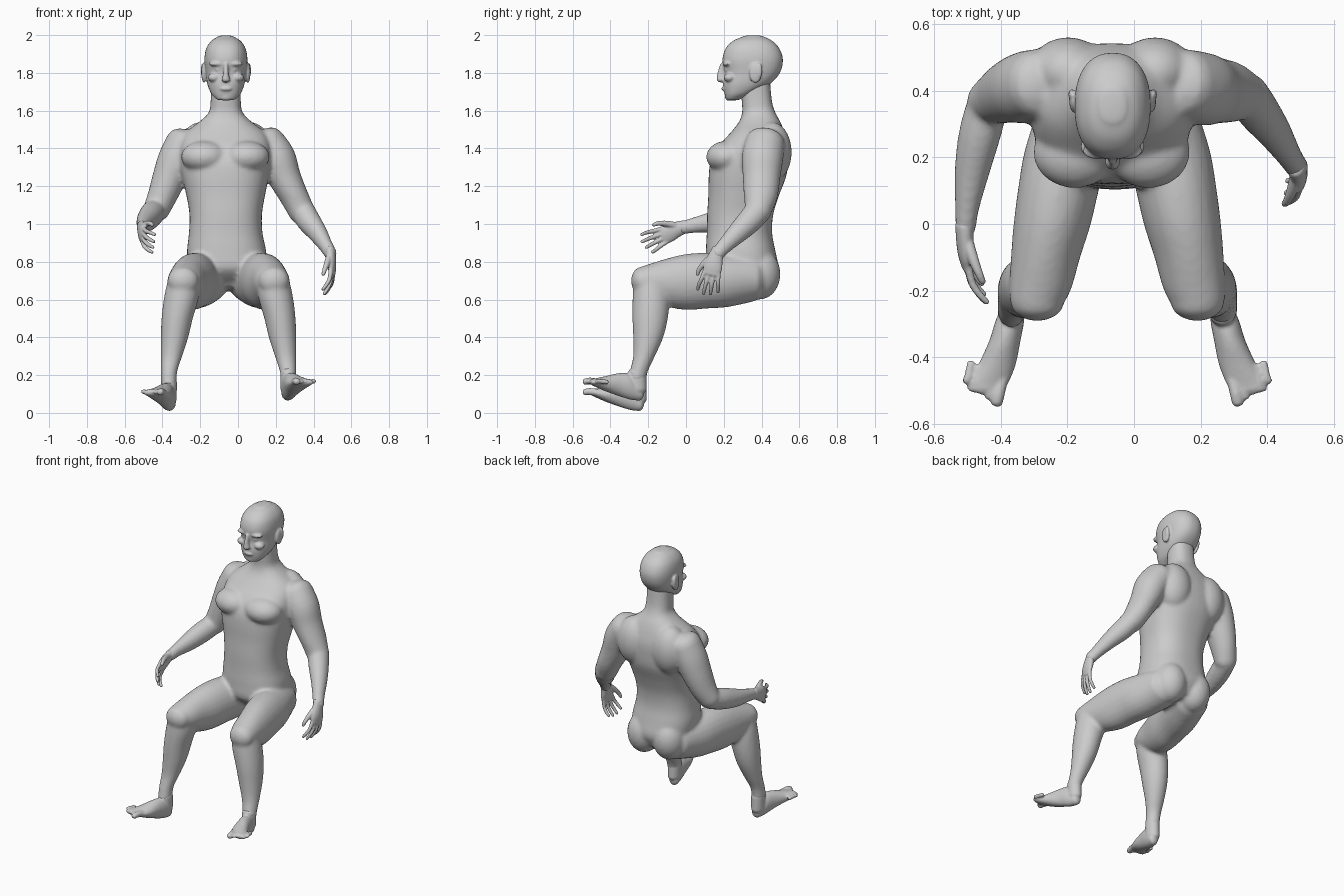
import bpy, bmesh, math
from mathutils import Vector, Matrix

X, Y, Z = Vector((1, 0, 0)), Vector((0, 1, 0)), Vector((0, 0, 1))


def spline(secs, steps=4):
    """Catmull-Rom interpolation of (x, y, z, half width, half depth) sections."""
    s = [secs[0]] + list(secs) + [secs[-1]]
    out = []
    for i in range(1, len(s) - 2):
        for k in range(steps):
            t = k / steps
            out.append([0.5 * (2 * b + (c - a) * t + (2 * a - 5 * b + 4 * c - d) * t * t
                               + (3 * b - a - 3 * c + d) * t ** 3)
                        for a, b, c, d in zip(*s[i - 1:i + 3])])
    return out + [list(secs[-1])]


def loft(bm, secs, axis=None, side=X, power=2.0, cap=0.7, n=24):
    """Closed tube with rounded ends; axis fixes the ring plane, otherwise it follows the path."""
    pts = spline(secs)
    pos = [Vector(p[:3]) for p in pts]
    rings = []

    def ring(c, t, a, b):
        u = (side - t * side.dot(t)).normalized()
        v = t.cross(u)
        row = []
        for k in range(n):
            co, si = math.cos(2 * math.pi * k / n), math.sin(2 * math.pi * k / n)
            row.append(bm.verts.new(c + u * a * math.copysign(abs(co) ** (2 / power), co)
                                    + v * b * math.copysign(abs(si) ** (2 / power), si)))
        rings.append(row)

    last = len(pts) - 1
    for i, p in enumerate(pts):
        t = Vector(axis) if axis else (pos[min(i + 1, last)] - pos[max(i - 1, 0)]).normalized()
        a, b = p[3], p[4]
        depth = min(a, b) * cap
        angles = [math.radians(g) for g in (80, 55, 28)]
        if i == 0:
            for g in angles:
                ring(pos[i] - t * depth * math.sin(g), t, a * math.cos(g), b * math.cos(g))
        ring(pos[i], t, a, b)
        if i == last:
            for g in reversed(angles):
                ring(pos[i] + t * depth * math.sin(g), t, a * math.cos(g), b * math.cos(g))
    for r, q in zip(rings, rings[1:]):
        for k in range(n):
            bm.faces.new((r[k], r[(k + 1) % n], q[(k + 1) % n], q[k]))
    bm.faces.new(rings[0])
    bm.faces.new(rings[-1])


def blob(bm, c, r):
    bmesh.ops.create_uvsphere(bm, u_segments=24, v_segments=14, radius=1,
                              matrix=Matrix.Translation(c) @ Matrix.Diagonal((*r, 1)))


def finish(bm, name, voxel, smooth):
    """Fuse the overlapping volumes of a part into one smooth skin."""
    bmesh.ops.recalc_face_normals(bm, faces=bm.faces)
    me = bpy.data.meshes.new(name)
    bm.to_mesh(me)
    bm.free()
    ob = bpy.data.objects.new(name, me)
    bpy.context.collection.objects.link(ob)
    m = ob.modifiers.new("fuse", 'REMESH')
    m.mode, m.voxel_size, m.use_smooth_shade = 'VOXEL', voxel, True
    m = ob.modifiers.new("soften", 'SMOOTH')
    m.factor, m.iterations = 0.5, smooth


# torso and neck
body = bmesh.new()
loft(body, [(-.055, .32, .69, .15, .14), (-.055, .30, .76, .20, .19), (-.06, .29, .85, .21, .185),
            (-.065, .283, .95, .195, .173), (-.065, .287, 1.05, .192, .175),
            (-.065, .305, 1.15, .208, .187), (-.067, .325, 1.25, .23, .205),
            (-.067, .335, 1.33, .24, .205), (-.067, .355, 1.41, .24, .185),
            (-.067, .378, 1.48, .215, .145), (-.067, .39, 1.54, .14, .11),
            (-.065, .385, 1.59, .09, .088), (-.065, .375, 1.65, .08, .08),
            (-.065, .365, 1.76, .078, .08)], axis=Z, power=2.4, cap=.3, n=40)
for s in (-1, 1):
    blob(body, (-.067 + s * .11, .215, 1.355), (.125, .108, .085))    # chest
    blob(body, (-.067 + s * .13, .455, 1.38), (.12, .105, .16))       # shoulder blade
    blob(body, (-.055 + s * .095, .39, .735), (.105, .11, .135))      # buttock

# arms
loft(body, [(.15, .42, 1.435, .095, .105), (.205, .405, 1.35, .10, .11), (.245, .40, 1.25, .088, .10),
            (.295, .395, 1.15, .076, .09), (.34, .38, 1.06, .07, .068)])
loft(body, [(.335, .39, 1.08, .066, .07), (.375, .335, 1.015, .063, .066),
            (.42, .275, .955, .052, .056), (.465, .205, .885, .038, .042), (.492, .165, .84, .034, .038)])
loft(body, [(-.285, .42, 1.435, .095, .105), (-.325, .41, 1.34, .10, .108), (-.365, .40, 1.24, .09, .098),
            (-.40, .385, 1.15, .078, .085), (-.435, .365, 1.07, .07, .066)])
loft(body, [(-.435, .37, 1.075, .062, .064), (-.462, .27, 1.045, .063, .068),
            (-.485, .16, 1.015, .053, .058), (-.50, .05, .995, .037, .042), (-.505, -.02, .98, .03, .036)])

# legs, mirrored about the pelvis, and feet
MID = -.05
for s, name, lift in ((-1, "left_foot", 0), (1, "right_foot", .055)):
    def put(secs, dz=0):
        return [(MID + s * p[0], p[1], p[2] + dz, p[3], p[4]) for p in secs]
    loft(body, put([(.115, .34, .71, .125, .125), (.15, .22, .70, .128, .14), (.175, .11, .70, .122, .148),
                    (.195, 0, .693, .116, .148), (.215, -.1, .69, .104, .128),
                    (.23, -.19, .695, .094, .095), (.24, -.235, .70, .082, .075)]),
         axis=-Y, cap=.75)
    loft(body, put([(.238, -.19, .70, .085, .085), (.25, -.185, .61, .092, .098),
                    (.272, -.19, .5, .083, .094), (.286, -.2, .4, .073, .08),
                    (.302, -.222, .3, .057, .058), (.315, -.25, .22, .044, .048),
                    (.317, -.262, .15 + lift / 2, .042, .05)]), axis=-Z, cap=.4)
    foot = bmesh.new()
    loft(foot, put([(.312, -.245, .052, .033, .042), (.322, -.29, .082, .043, .068),
                    (.337, -.35, .094, .047, .062), (.36, -.42, .099, .056, .042),
                    (.385, -.475, .105, .06, .024), (.395, -.495, .108, .056, .018)], lift), axis=-Y)
    loft(foot, put([(.315, -.258, .07, .04, .05), (.315, -.258, .16, .042, .048)], lift))
    for k in range(5):
        bx, by, r = .352 + .023 * k, -.495 + .012 * k, (.019 if k == 0 else .0125)
        loft(foot, put([(bx - .006, by + .03, .108, r, r), (bx + .004, by - .015, .113, r, r),
                        (bx + .01, by - .04 + .004 * k, .11, r, r * .9)], lift), n=12)
    finish(foot, name, .006, 3)
finish(body, "body", .011, 6)


# hands
def hand(name, wrist, d, w, n):
    bm = bmesh.new()
    wrist, d, w, n = Vector(wrist), Vector(d).normalized(), Vector(w).normalized(), Vector(n).normalized()

    def at(l, s, t, a, b):
        return (*(wrist + d * l + w * s + n * t), a, b)
    loft(bm, [at(-.02, 0, 0, .034, .027), at(.03, .003, 0, .042, .026), at(.075, .002, 0, .05, .022),
              at(.115, 0, .004, .047, .016)], side=w)
    for k in range(4):
        s, f = .036 - .024 * k, (.95, 1.08, 1.0, .8)[k]
        loft(bm, [at(.10, s, .003, .0125, .0125), at(.11 + .045 * f, s * 1.25, .014, .0115, .0115),
                  at(.11 + .08 * f, s * 1.45, .034, .0105, .0105),
                  at(.11 + .105 * f, s * 1.5, .055, .009, .009)], side=w, n=12)
    loft(bm, [at(.025, .022, .006, .02, .018), at(.07, .055, .018, .016, .016),
              at(.11, .074, .032, .0125, .0125), at(.135, .076, .042, .01, .01)], side=w, n=12)
    finish(bm, name, .005, 2)


hand("left_hand", (-.508, -.02, .98), (.03, -.92, -.38), (.12, -.38, .92), (1, 0, -.1))
hand("right_hand", (.49, .165, .845), (.1, -.27, -.95), (-.15, -.95, .27), (-1, .1, -.1))

# head with face features and ears
head = bmesh.new()
HX = -.064
loft(head, [(HX, .25, 1.662, .052, .038), (HX, .28, 1.69, .078, .076), (HX, .32, 1.74, .098, .124),
            (HX, .35, 1.80, .107, .147), (HX, .353, 1.87, .114, .16), (HX, .352, 1.93, .104, .142),
            (HX, .353, 1.97, .077, .103), (HX, .356, 1.99, .045, .06)],
     axis=Z, power=2.3, cap=.2, n=40)
loft(head, [(HX, .20, 1.845, .013, .02), (HX, .188, 1.80, .014, .022), (HX, .184, 1.765, .023, .022)],
     axis=-Z, n=16)
blob(head, (HX, .207, 1.716), (.034, .02, .013))
blob(head, (HX, .228, 1.672), (.036, .022, .02))
for s in (-1, 1):
    blob(head, (HX + s * .044, .219, 1.848), (.046, .026, .014))    # brow
    blob(head, (HX + s * .062, .232, 1.775), (.034, .032, .024))    # cheekbone
    blob(head, (HX + s * .042, .226, 1.818), (.018, .02, .013))     # eye
    blob(head, (HX + s * .116, .368, 1.80), (.014, .034, .054))     # ear
    blob(head, (HX + s * .123, .388, 1.812), (.010, .016, .04))     # ear rim
finish(head, "head", .006, 3)
